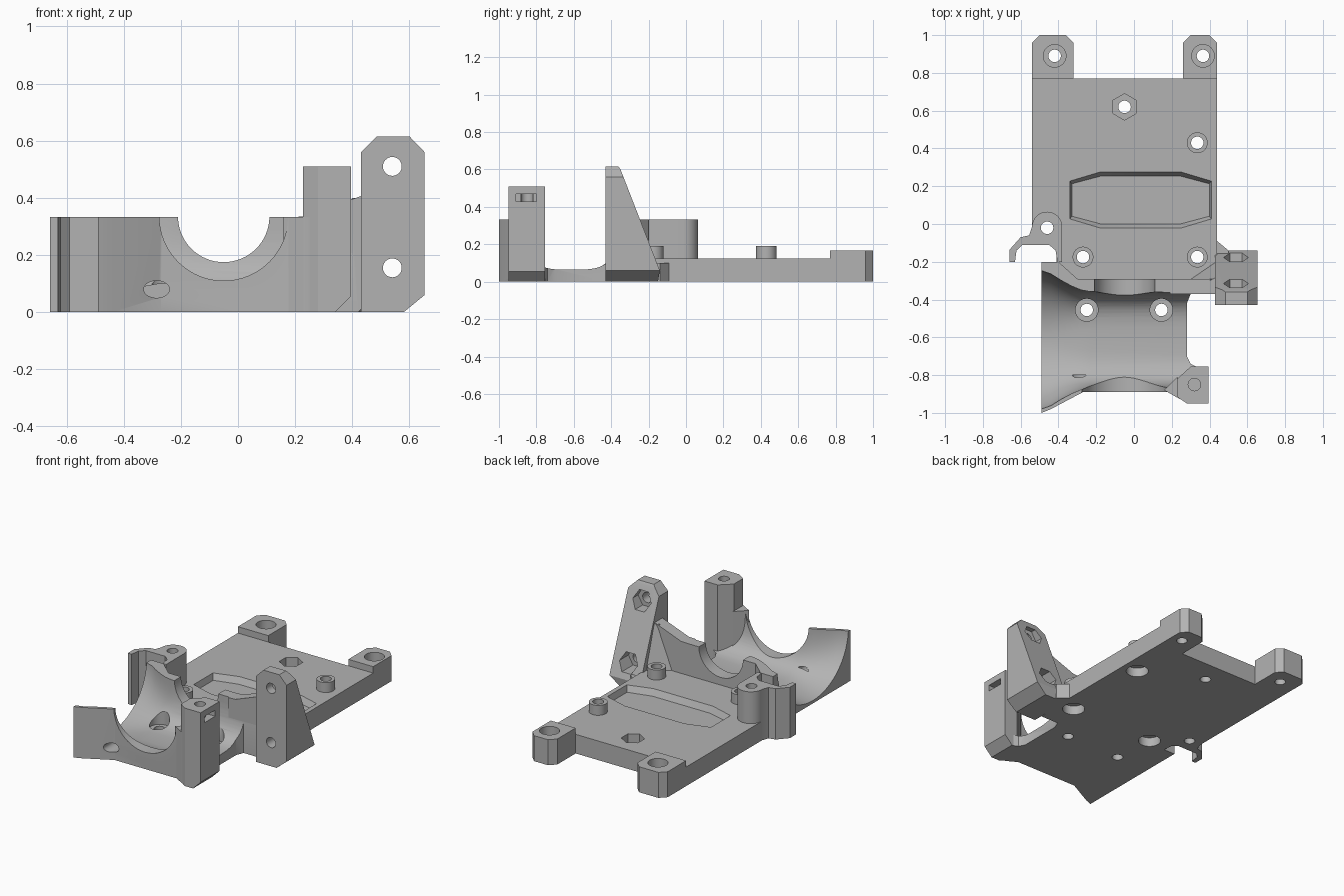
import bpy, bmesh, math

cube = bpy.data.objects.get("Cube")
if cube:
    bpy.data.objects.remove(cube, do_unlink=True)

grey = bpy.data.materials.new("plain grey")
grey.use_nodes = True
COLOUR = (0.45, 0.45, 0.45, 1)
grey.diffuse_color = COLOUR
grey.node_tree.nodes["Principled BSDF"].inputs["Base Color"].default_value = COLOUR


def loft(name, rings):
    """Closed solid through rings of equal point count."""
    bm = bmesh.new()
    loops = [[bm.verts.new(p) for p in ring] for ring in rings]
    n = len(loops[0])
    for a, b in zip(loops, loops[1:]):
        for i in range(n):
            j = (i + 1) % n
            bm.faces.new((a[i], a[j], b[j], b[i]))
    bm.faces.new(loops[0][::-1])
    bm.faces.new(loops[-1])
    bmesh.ops.recalc_face_normals(bm, faces=bm.faces)
    mesh = bpy.data.meshes.new(name)
    bm.to_mesh(mesh)
    bm.free()
    mesh.materials.append(grey)
    obj = bpy.data.objects.new(name, mesh)
    bpy.context.collection.objects.link(obj)
    return obj


def prism(name, pts, lo, hi, axis="z"):
    place = {"x": lambda a, b, h: (h, a, b),
             "y": lambda a, b, h: (a, h, b),
             "z": lambda a, b, h: (a, b, h)}[axis]
    return loft(name, [[place(a, b, h) for a, b in pts] for h in (lo, hi)])


def box(name, x, y, z):
    return prism(name, [(x[0], y[0]), (x[1], y[0]), (x[1], y[1]), (x[0], y[1])], *z)


def rod(name, a, b, r, lo, hi, axis="z", n=32, phase=0.0, stretch=1.0):
    turn = [phase + math.tau * i / n for i in range(n)]
    pts = [(a + r * stretch * math.cos(t), b + r * math.sin(t)) for t in turn]
    return prism(name, pts, lo, hi, axis)


def combine(obj, tools, operation="DIFFERENCE"):
    for tool in tools:
        mod = obj.modifiers.new("boolean", "BOOLEAN")
        mod.operation = operation
        mod.solver = "EXACT"
        mod.object = tool
        bpy.context.view_layer.objects.active = obj
        bpy.ops.object.modifier_apply(modifier=mod.name)
        bpy.data.objects.remove(tool, do_unlink=True)


HOLE = 0.033
bosses = [(0.335, 0.43), (0.335, -0.175), (-0.27, -0.175)]
ears = [(-0.42, -0.54, -0.32), (0.365, 0.26, 0.44)]

# Base plate, notched at the hooked post
plate = prism("base_plate", [(-0.54, 0.77), (-0.54, -0.05), (-0.41, -0.11), (-0.41, -0.29),
                             (0.44, -0.29), (0.44, 0.77)], 0, 0.125)
combine(plate, [rod("boss", x, y, 0.055, 0.1, 0.19) for x, y in bosses], "UNION")
cuts = []
for x, y in bosses:
    cuts += [rod("bore", x, y, HOLE, -0.1, 0.3), rod("counterbore", x, y, 0.068, -0.1, 0.06)]
cuts += [rod("bore", -0.05, 0.62, HOLE, -0.1, 0.3),
         rod("nut_pocket", -0.05, 0.62, 0.07, 0.06, 0.3, n=6, phase=math.pi / 6)]

# Shallow tapered recess in the plate top
half = [(0.375, 0.1), (0.215, 0.148), (-0.215, 0.148), (-0.375, 0.1)]
outline = half + [(-x, -y) for x, y in half]
cuts.append(loft("recess", [[(0.035 + x * s, 0.127 + y * t, z) for x, y in outline]
                            for s, t, z in ((0.97, 0.86, 0.085), (1, 1, 0.125), (1, 1, 0.15))]))
combine(plate, cuts)

# Rear mounting ears
for x, left, right in ears:
    c = 0.04
    ear = prism("mounting_ear", [(left, 0.77), (right, 0.77), (right, 1 - c), (right - c, 1),
                                 (left + c, 1), (left, 1 - c)], 0, 0.167)
    combine(ear, [rod("bore", x, 0.89, HOLE, -0.1, 0.3),
                  rod("counterbore", x, 0.89, 0.06, 0.1, 0.3)])

# Flared cradle
cradle = prism("cradle", [(-0.49, -1), (-0.44, -0.98), (-0.27, -0.89), (0.18, -0.89),
                          (0.25, -0.93), (0.34, -0.76), (0.3, -0.74), (0.28, -0.7),
                          (0.28, -0.42), (0.3, -0.37), (0.42, -0.37), (0.44, -0.29),
                          (-0.3, -0.29), (-0.4, -0.2), (-0.49, -0.2)], 0, 0.333)


def channel(x, w, floor, power):
    """U-shaped section of the cradle hollow."""
    ring = [(x, -0.613 + w, 0.6)]
    for i in range(33):
        t = math.pi * i / 32
        c, s = math.cos(t), math.sin(t)
        y = math.copysign(abs(c) ** (2 / power), c) * w
        ring.append((x, -0.613 + y, 0.36 - (0.36 - floor) * abs(s) ** (2 / power)))
    return ring + [(x, -0.613 - w, 0.6)]


sections = [(-0.52, 0.378, 0.015, 2), (-0.44, 0.35, 0.025, 2.1), (-0.385, 0.315, 0.035, 2.3),
            (-0.33, 0.285, 0.045, 2.6), (-0.28, 0.264, 0.055, 2.9), (-0.23, 0.255, 0.06, 3.2),
            (0.4, 0.25, 0.065, 3.6)]
cuts = [loft("hollow", [channel(*s) for s in sections]),
        rod("front_notch", -0.05, 0.335, 0.225, -1.1, -0.6, "y", 64),
        rod("rear_notch", -0.05, 0.335, 0.16, -0.7, -0.2, "y", 64),
        rod("side_port", -0.285, 0.08, 0.03, -1.1, -0.8, "y", stretch=1.5)]
for x in (-0.25, 0.145):
    cuts += [rod("bore", x, -0.455, HOLE, -0.1, 0.3),
             rod("counterbore", x, -0.455, 0.06, 0.045, 0.3)]
combine(cradle, cuts)

# Corner tower with a blind hole and side slot
tower = prism("tower", [(0.228, -0.82), (0.3, -0.755), (0.395, -0.755), (0.395, -0.95),
                        (0.28, -0.95), (0.228, -0.915)], 0, 0.51)
combine(tower, [rod("bore", 0.32, -0.85, HOLE, 0.35, 0.6),
                box("slot", (0.33, 0.5), (-0.91, -0.8), (0.43, 0.47)),
                prism("bottom_chamfer", [(0.34, -0.01), (0.34, 0), (0.4, 0.06), (0.5, 0.06),
                                         (0.5, -0.01)], -1, -0.7, "y")])
prism("tower_web", [(0.16, -0.88), (0.23, -0.92), (0.23, -0.81)], 0, 0.333)

# Upright bracket with a sloping back and two nut pockets
bracket = prism("bracket", [(-0.43, 0), (-0.15, 0), (-0.14, 0.06), (-0.35, 0.6),
                            (-0.36, 0.615), (-0.43, 0.615)], 0.43, 0.653, "x")
face = prism("face_outline", [(0.43, 0), (0.58, 0), (0.653, 0.06), (0.653, 0.56), (0.6, 0.615),
                              (0.485, 0.615), (0.43, 0.56)], -0.5, 0, "y")
combine(bracket, [face], "INTERSECT")
cuts = []
for z, floor in ((0.51, -0.37), (0.155, -0.27)):
    cuts += [rod("bore", 0.54, z, HOLE, -0.5, 0.1, "y"),
             rod("nut_pocket", 0.54, z, 0.066, floor, 0.1, "y", 6)]
combine(bracket, cuts)

# Webs joining the bracket to the plate and cradle
prism("rear_web", [(0.19, 0.05), (0.19, 0.333), (0.24, 0.335), (0.44, 0.41), (0.44, 0.02),
                   (0.42, 0)], -0.37, -0.29, "y")
loft("brace", [[(0.28, -0.3, 0.1), (0.44, -0.3, 0.1), (0.44, -0.19, 0.1)],
               [(0.4, -0.3, 0.4), (0.44, -0.3, 0.4), (0.44, -0.28, 0.4)]])
prism("bracket_foot", [(0.43, -0.3), (0.5, -0.3), (0.5, -0.14), (0.44, -0.09)], 0, 0.1)

# Hooked cable post with a rounded head
head = [(-0.46 + 0.08 * math.cos(t), -0.015 + 0.08 * math.sin(t))
        for t in (math.pi * i / 16 for i in range(17))]
post = prism("hooked_post", head + [(-0.555, -0.06), (-0.6, -0.07), (-0.658, -0.135),
                                    (-0.658, -0.2), (-0.63, -0.2), (-0.622, -0.14),
                                    (-0.59, -0.11), (-0.45, -0.11), (-0.415, -0.14),
                                    (-0.405, -0.2), (-0.38, -0.2)], 0, 0.333)
bore = [rod("bore", -0.46, -0.02, HOLE, -0.1, 0.5)]
combine(post, bore)
combine(plate, [rod("post_bore", -0.46, -0.02, HOLE, -0.1, 0.3)])

# Keep crisp edges, smooth the curves
bpy.ops.object.select_all(action="DESELECT")
for obj in bpy.context.collection.objects:
    if obj.type == "MESH" and grey.name in obj.data.materials:
        obj.select_set(True)
bpy.context.view_layer.objects.active = plate
bpy.ops.object.shade_smooth_by_angle(angle=math.radians(30))
